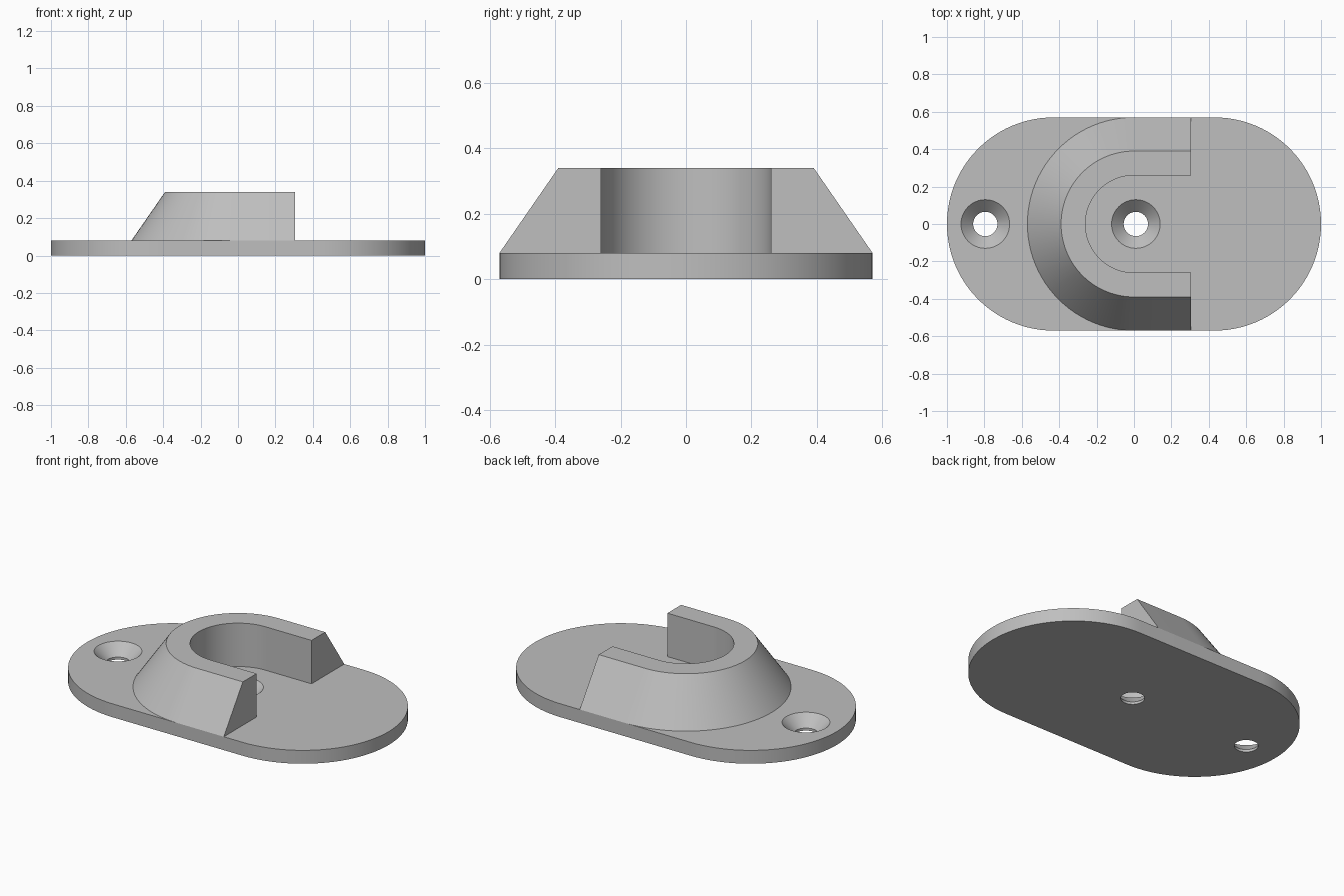
import bpy
import bmesh
from math import pi, sin, cos, radians

if "Cube" in bpy.data.objects:
    bpy.data.objects.remove(bpy.data.objects["Cube"], do_unlink=True)

PLATE_R, PLATE_H = 0.57, 0.08
ARC_X = 1 - PLATE_R
TOP_Z = 0.34
OPEN_X = 0.305

grey = bpy.data.materials.new("plain grey")
grey.use_nodes = True
colour = (0.52, 0.52, 0.52, 1)
grey.diffuse_color = colour
grey.node_tree.nodes["Principled BSDF"].inputs["Base Color"].default_value = colour


def make_object(name, bm):
    bmesh.ops.recalc_face_normals(bm, faces=bm.faces)
    mesh = bpy.data.meshes.new(name)
    bm.to_mesh(mesh)
    bm.free()
    mesh.materials.append(grey)
    obj = bpy.data.objects.new(name, mesh)
    bpy.context.collection.objects.link(obj)
    return obj


def loft(name, rings):
    """Skin a row of closed rings and cap both ends."""
    bm = bmesh.new()
    loops = [[bm.verts.new(p) for p in ring] for ring in rings]
    for a, b in zip(loops, loops[1:]):
        for i in range(len(a)):
            j = (i + 1) % len(a)
            bm.faces.new((a[i], a[j], b[j], b[i]))
    bm.faces.new(loops[0])
    bm.faces.new(loops[-1])
    return make_object(name, bm)


def circle(x, r, z, n=64):
    return [(x + r * cos(2 * pi * i / n), r * sin(2 * pi * i / n), z) for i in range(n)]


def smooth(obj):
    bpy.ops.object.select_all(action="DESELECT")
    obj.select_set(True)
    bpy.context.view_layer.objects.active = obj
    bpy.ops.object.shade_smooth_by_angle(angle=radians(30))


# Base plate: rounded slot outline
def outline(z, n=48):
    points = []
    for side in (1, -1):
        for i in range(n + 1):
            a = -pi / 2 + pi * i / n
            points.append((side * (ARC_X + PLATE_R * cos(a)), side * PLATE_R * sin(a), z))
    return points


plate = loft("base_plate", [outline(0), outline(PLATE_H)])

# Countersunk screw holes
for x in (-0.795, 0.01):
    cutter = loft("hole_cutter", [circle(x, 0.065, -0.05), circle(x, 0.065, 0.015),
                                  circle(x, 0.13, PLATE_H), circle(x, 0.13, 0.12)])
    cutter.hide_render = True
    mod = plate.modifiers.new("screw_hole", "BOOLEAN")
    mod.operation = "DIFFERENCE"
    mod.solver = "EXACT"
    mod.object = cutter
    bpy.context.view_layer.objects.active = plate
    bpy.ops.object.modifier_apply(modifier=mod.name)
    bpy.data.objects.remove(cutter, do_unlink=True)
smooth(plate)

# U-shaped collar: sloped section swept round a half circle with straight arms
section = [(PLATE_R, PLATE_H), (0.39, TOP_Z), (0.26, TOP_Z), (0.26, PLATE_H)]
stations = [(OPEN_X, pi / 2)]
stations += [(0, pi / 2 + pi * i / 48) for i in range(49)]
stations += [(OPEN_X, 3 * pi / 2)]
collar = loft("u_collar", [[(x + r * cos(a), r * sin(a), z) for r, z in section]
                           for x, a in stations])
smooth(collar)
